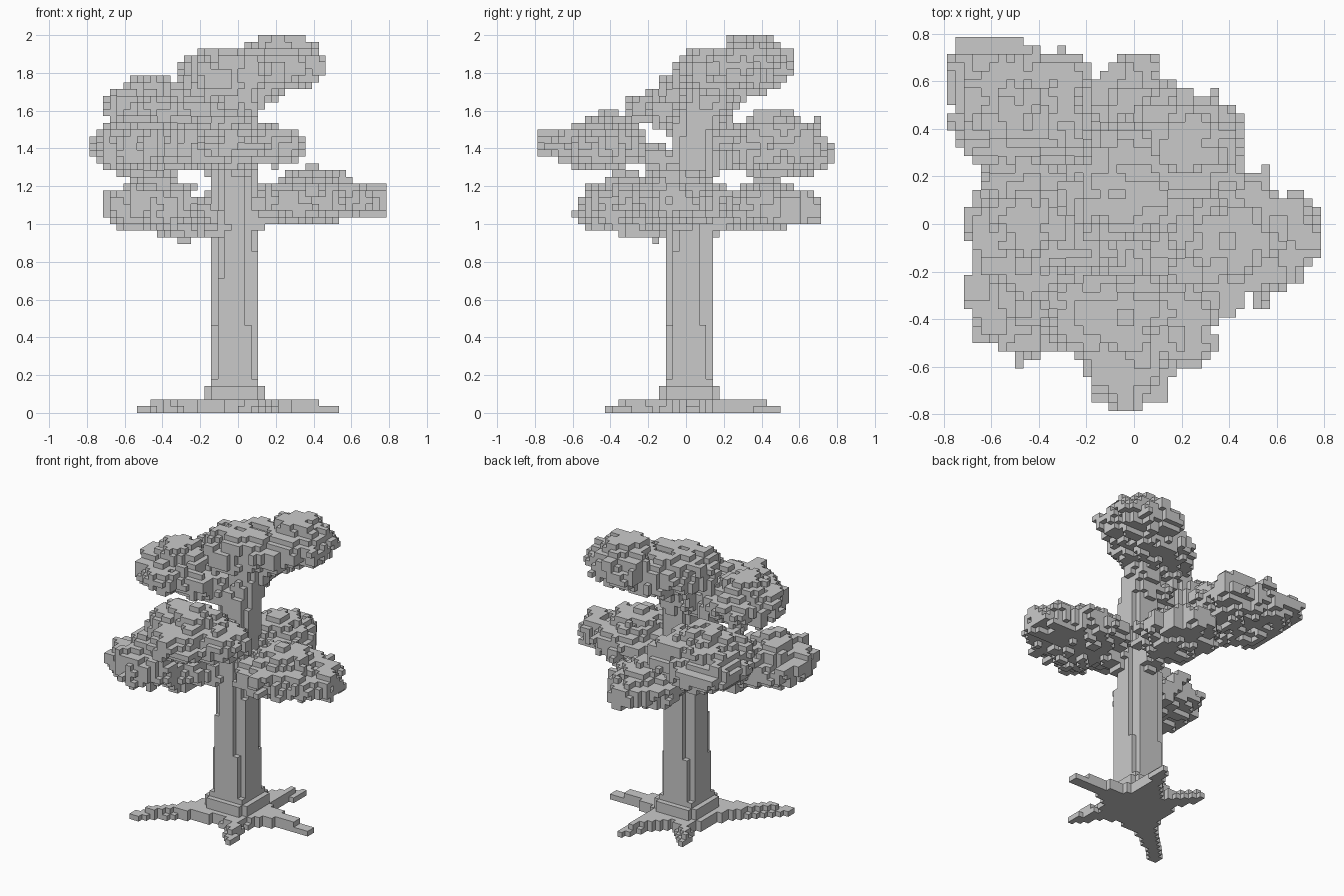
import bpy, bmesh, math
from mathutils import Vector, noise

H = 1 / 28                                  # edge length of one block
LOW, HIGH = (-22, -22, 0), (21, 21, 55)     # block limits of the whole tree

cube = bpy.data.objects.get("Cube")
if cube:
    bpy.data.objects.remove(cube, do_unlink=True)

grey = bpy.data.materials.new("plain grey")
grey.use_nodes = True
grey.diffuse_color = (0.59, 0.59, 0.59, 1)
grey.node_tree.nodes["Principled BSDF"].inputs["Base Color"].default_value = grey.diffuse_color

taken = set()       # every block used so far
parts = {}          # part name -> its own blocks


def add_part(name, cells):
    cells = {c for c in cells if all(l <= i <= h for l, i, h in zip(LOW, c, HIGH))}
    parts[name] = cells - taken
    taken.update(cells)


def blob(centre, radius, height, rough=0.0):
    """Blocks whose centres lie inside a round, flattened, optionally bumpy lobe."""
    radii = (radius, radius, height)
    spans = [range(math.floor((c - 1.3 * r) / H), math.ceil((c + 1.3 * r) / H) + 1)
             for c, r in zip(centre, radii)]
    found = set()
    for i in spans[0]:
        for j in spans[1]:
            for k in spans[2]:
                p = Vector((i + 0.5, j + 0.5, k + 0.5)) * H
                x, y, z = [(a - c) / r for a, c, r in zip(p, centre, radii)]
                if (x * x + y * y) ** 1.2 + abs(z) ** 2.2 < 1 + rough * noise.noise(p * 12):
                    found.add((i, j, k))
    return found


def limb(start, end, r0, r1):
    """Tapered run of blocks between two points."""
    a, b = Vector(start), Vector(end)
    steps = max(2, int((b - a).length / H * 1.5))
    found = set()
    for n in range(steps + 1):
        t = n / steps
        r = r0 + (r1 - r0) * t
        found |= blob(a.lerp(b, t), r, r)
    return found


def shaft(bottom, top, grow=0, cut=0):
    """Upright square column, widened by grow blocks, with stepped corners."""
    x0, x1, y0, y1 = -4 - grow, 2 + grow, -3 - grow, 3 + grow
    return {(i, j, k)
            for i in range(x0, x1 + 1) for j in range(y0, y1 + 1)
            if min(i - x0, x1 - i) + min(j - y0, y1 - j) >= cut
            for k in range(bottom, top)}


# Trunk: eight-sided shaft, fuller low down, stepped foot, neck leaning to the crown
trunk = shaft(0, 38, cut=2) | shaft(0, 13, cut=1) | shaft(0, 5)
trunk |= shaft(0, 4, grow=1, cut=1) | shaft(0, 2, grow=2, cut=2)
trunk |= limb((-0.01, 0.03, 1.3), (0, 0.05, 1.5), 0.12, 0.11)
trunk |= limb((0, 0.05, 1.5), (0.03, 0.14, 1.72), 0.11, 0.11)
add_part("trunk", trunk)

# Bark ridges: single-block strips filling the shaft's cut corners to varied heights
for n, (i, j) in enumerate([(-3, -3), (2, -2), (-4, 2), (1, 3)]):
    add_part("bark_ridge_%d" % n, {(i, j, k) for k in range(13, 20 + 4 * n)})

# Roots: five tapering arms kept to two layers of blocks
roots = {"left": (0.52, 0.04), "back": (0.16, 0.48), "back_right": (-0.25, 0.37),
         "front_right": (-0.52, -0.41), "front_left": (0.2, -0.38)}
for side, (x, y) in roots.items():
    mid = (x / 2, y / 2 + 0.02, 0.02)
    cells = limb((0, 0, 0.02), mid, 0.17, 0.06) | limb(mid, (x * 0.96, y * 0.96, 0.02), 0.05, 0.032)
    add_part("root_" + side, {c for c in cells if c[2] < 2})

# Foliage lobes: x, y, z, radius, half height
clumps = {
    "crown": [(0.22, 0.33, 1.84, 0.24, 0.12),
              (-0.08, 0.14, 1.79, 0.21, 0.14),
              (0.06, 0.22, 1.79, 0.24, 0.13)],
    "front": [(-0.02, -0.42, 1.42, 0.24, 0.12),
              (-0.18, -0.4, 1.43, 0.18, 0.12),
              (0.16, -0.43, 1.42, 0.18, 0.11),
              (-0.03, -0.61, 1.42, 0.18, 0.08)],
    "back_right": [(-0.47, 0.46, 1.41, 0.28, 0.15),
                   (-0.6, 0.6, 1.4, 0.2, 0.1),
                   (-0.31, 0.58, 1.42, 0.14, 0.11)],
    "right": [(-0.45, 0, 1.62, 0.25, 0.11),
              (-0.25, 0.02, 1.57, 0.2, 0.1),
              (-0.44, -0.11, 1.61, 0.19, 0.09)],
    "front_right": [(-0.45, -0.31, 1.09, 0.25, 0.13),
                    (-0.28, -0.2, 1.02, 0.17, 0.1)],
    "left": [(0.41, -0.06, 1.13, 0.3, 0.11),
             (0.62, -0.02, 1.12, 0.18, 0.09)],
    "back": [(0, 0.42, 1.08, 0.24, 0.11),
             (0, 0.6, 1.09, 0.13, 0.08)],
}
for side, lobes in clumps.items():
    x, y, z, radius, height = lobes[0]
    # Branch from the trunk to the clump
    if side != "crown":
        add_part("branch_" + side, limb((0, 0, z - 0.13), (x * 0.7, y * 0.7, z - 0.02), 0.08, 0.06))
    # Leafy lobes, with a smaller one crowning the first
    leaves = blob((x, y, z + 0.08), radius * 0.6, height * 0.75, 0.8)
    for *centre, radius, height in lobes:
        leaves |= blob(centre, radius, height, 0.8)
    add_part("foliage_" + side, leaves)


def build(name, cells):
    """Make a mesh from the outer faces of a set of blocks."""
    bm = bmesh.new()
    verts = {}

    def corner(p):
        if p not in verts:
            verts[p] = bm.verts.new(Vector(p) * H)
        return verts[p]

    for cell in cells:
        for axis in range(3):
            for side in (0, 1):
                beside = list(cell)
                beside[axis] += 2 * side - 1
                if tuple(beside) in taken:
                    continue
                ring = []
                for u, v in ((0, 0), (1, 0), (1, 1), (0, 1)):
                    p = list(cell)
                    p[axis] += side
                    p[(axis + 1) % 3] += u
                    p[(axis + 2) % 3] += v
                    ring.append(corner(tuple(p)))
                bm.faces.new(ring if side else ring[::-1])
    mesh = bpy.data.meshes.new(name)
    bm.to_mesh(mesh)
    bm.free()
    mesh.materials.append(grey)
    bpy.context.scene.collection.objects.link(bpy.data.objects.new(name, mesh))


for name, cells in parts.items():
    if cells:
        build(name, cells)
